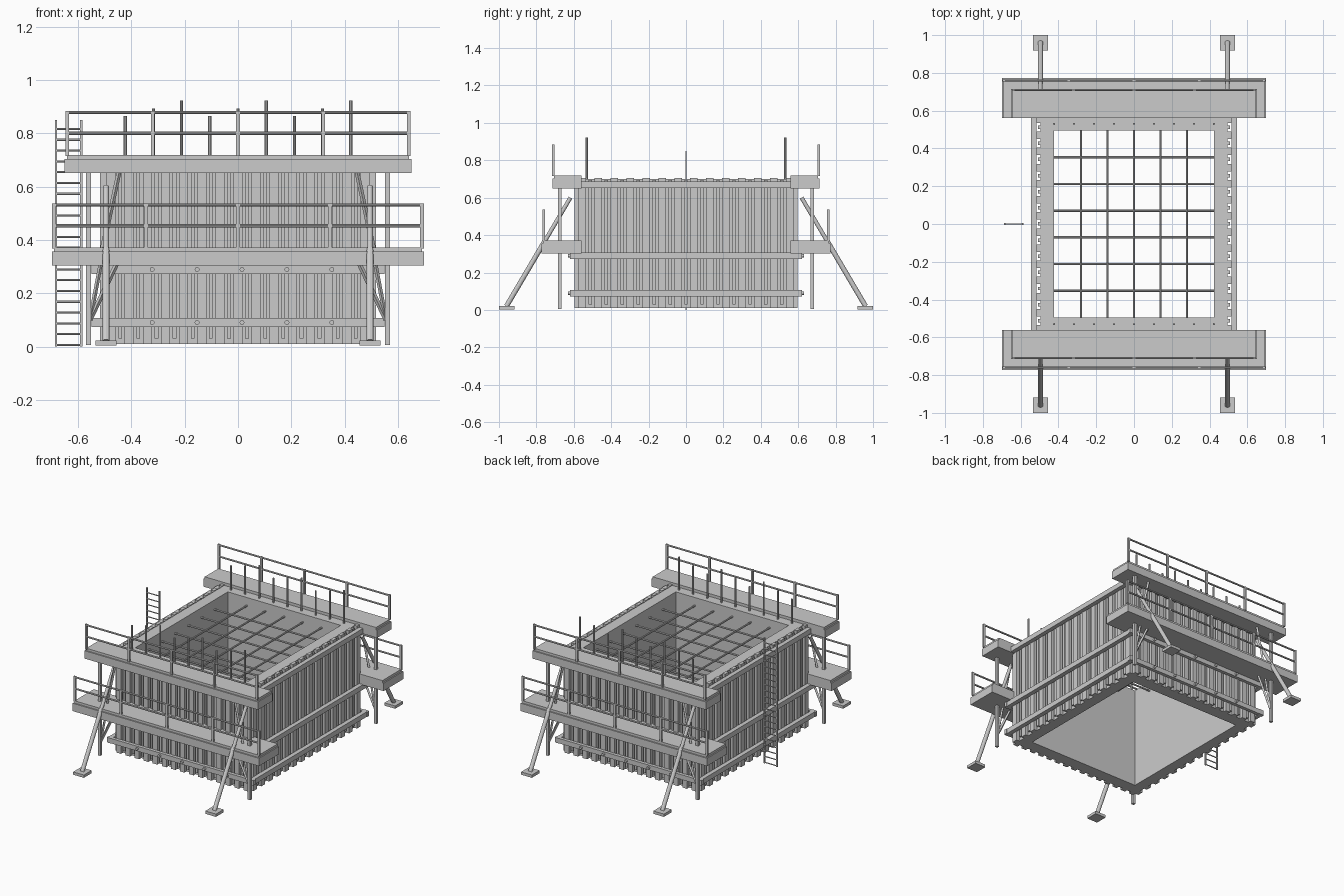
import bpy, bmesh
from mathutils import Vector, Matrix

if "Cube" in bpy.data.objects:
    bpy.data.objects.remove(bpy.data.objects["Cube"])


class Part:
    """Collects boxes and bars into one named mesh object."""
    def __init__(self, name):
        self.name, self.bm = name, bmesh.new()

    def box(self, x0, x1, y0, y1, z0, z1):
        m = Matrix.Translation(((x0 + x1) / 2, (y0 + y1) / 2, (z0 + z1) / 2))
        m = m @ Matrix.Diagonal((abs(x1 - x0), abs(y1 - y0), abs(z1 - z0), 1))
        bmesh.ops.create_cube(self.bm, size=1, matrix=m)

    def bar(self, a, b, r, sides=8):
        a, b = Vector(a), Vector(b)
        d = b - a
        m = Matrix.Translation((a + b) / 2) @ d.to_track_quat('Z', 'Y').to_matrix().to_4x4()
        bmesh.ops.create_cone(self.bm, cap_ends=True, segments=sides, radius1=r,
                              radius2=r, depth=d.length, matrix=m)

    def done(self):
        me = bpy.data.meshes.new(self.name)
        self.bm.to_mesh(me)
        self.bm.free()
        ob = bpy.data.objects.new(self.name, me)
        bpy.context.collection.objects.link(ob)
        return ob


SIDES = ((-1, "a"), (1, "b"))
IX, IY, OX, OY = 0.423, 0.495, 0.495, 0.575   # inner and outer wall faces

# open rectangular wall ring
bm = bmesh.new()
loops = [[bm.verts.new((sx * w, sy * d, z)) for sx, sy in ((-1, -1), (1, -1), (1, 1), (-1, 1))]
         for w, d, z in ((OX, OY, 0.01), (OX, OY, 0.70), (IX, IY, 0.70), (IX, IY, 0.01))]
for i in range(4):
    for k in range(4):
        j, n = (i + 1) % 4, (k + 1) % 4
        bm.faces.new((loops[i][k], loops[i][n], loops[j][n], loops[j][k]))
bmesh.ops.recalc_face_normals(bm, faces=bm.faces)
mesh = bpy.data.meshes.new("wall_ring")
bm.to_mesh(mesh)
bm.free()
bpy.context.collection.objects.link(bpy.data.objects.new("wall_ring", mesh))

# vertical formwork ribs: wide studs with narrow ribs between
for s, tag in SIDES:
    p = Part("long_side_ribs_" + tag)
    n = 14
    for i in range(n):
        y = -0.555 + 1.11 * i / (n - 1)
        p.box(s * OX, s * 0.517, y - 0.02, y + 0.02, 0.01, 0.705)
        if i < n - 1:
            p.box(s * OX, s * 0.508, y + 0.034, y + 0.052, 0.03, 0.695)
    p.done()
    p = Part("end_ribs_" + tag)
    n = 15
    for i in range(n):
        x = -0.476 + 0.952 * i / (n - 1)
        p.box(x - 0.017, x + 0.017, s * OY, s * 0.597, 0.01, 0.705)
        if i < n - 1:
            p.box(x + 0.027, x + 0.041, s * OY, s * 0.588, 0.03, 0.695)
    p.done()

# horizontal walers on all four sides
for z in (0.09, 0.289, 0.67):
    p = Part("waler_frame")
    for s, _ in SIDES:
        p.box(s * 0.515, s * 0.545, -0.62, 0.62, z - 0.017, z + 0.017)
        p.box(-0.55, 0.55, s * 0.595, s * 0.618, z - 0.0165, z + 0.0165)
    p.done()

# tie bolts through the end walers
p = Part("tie_bolts")
for s, _ in SIDES:
    for z in (0.09, 0.289):
        for i in range(5):
            x = -0.322 + 0.1685 * i
            p.bar((x, s * 0.60, z), (x, s * 0.63, z), 0.009, 12)
p.done()

# reinforcement grid spanning the opening
p = Part("rebar_grid")
for i in range(-2, 3):
    p.bar((i * 0.14, -0.51, 0.645), (i * 0.14, 0.51, 0.645), 0.006)
for i in range(6):
    y = -0.353 + 0.1412 * i
    p.bar((-0.44, y, 0.635), (0.44, y, 0.635), 0.006)
p.done()

# starter bars rising from the end walls, in three repeating heights
p = Part("starter_bars")
for s, _ in SIDES:
    for i in range(9):
        x = -0.423 + 0.10575 * i
        p.bar((x, s * 0.53, 0.6), (x, s * 0.53, (0.865, 0.893, 0.923)[i % 3]), 0.006)
p.done()

# two work platforms with guard rails on each end
LEVELS = (("upper", 0.65, 0.65, 0.715, 0.565, 0.64, 0.71),
          ("lower", 0.303, 0.698, 0.772, 0.595, 0.69, 0.76))
for s, tag in SIDES:
    for name, z, hx, yo, yi, px, ry in LEVELS:
        p = Part(name + "_platform_" + tag)
        p.box(-hx, hx, s * 0.56, s * yo, z, z + 0.053)
        p.box(-hx + 0.008, hx - 0.008, s * 0.56, s * (yo - 0.008), z + 0.053, z + 0.069)
        p.done()
        p = Part(name + "_guard_rail_" + tag)
        for i in range(-2, 3):
            x = px * i / 2
            p.box(x - 0.007, x + 0.007, s * ry - 0.006, s * ry + 0.006, z + 0.065, z + 0.234)
        for h in (0.15, 0.228):
            p.bar((-px, s * ry, z + h), (px, s * ry, z + h), 0.006)
        p.done()

# support posts, knee braces, raking props and foot plates at each corner
for s, tag in SIDES:
    for t, side in ((-1, "left"), (1, "right")):
        p = Part(f"platform_post_{side}_{tag}")
        p.box(t * 0.552, t * 0.571, s * 0.666, s * 0.685, 0.005, 0.655)
        p.bar((t * 0.555, s * 0.675, 0.10), (t * 0.455, s * 0.675, 0.31), 0.009, 4)
        p.bar((t * 0.555, s * 0.675, 0.10), (t * 0.515, s * 0.675, 0.31), 0.008, 4)
        p.bar((t * 0.51, s * 0.675, 0.36), (t * 0.445, s * 0.675, 0.66), 0.009, 4)
        p.done()
        p = Part(f"raking_prop_{side}_{tag}")
        foot, head = Vector((t * 0.495, s * 0.96, 0.02)), Vector((t * 0.495, s * 0.618, 0.60))
        p.bar(foot, foot.lerp(head, 0.6), 0.0135, 12)
        p.bar(foot, head, 0.011, 12)
        p.done()
        p = Part(f"foot_plate_{side}_{tag}")
        p.box(t * 0.455, t * 0.535, s * 0.918, s * 1.0, 0.003, 0.022)
        p.done()

# access ladder on the left side
p = Part("ladder")
for x in (-0.683, -0.588):
    p.box(x - 0.004, x + 0.004, -0.004, 0.004, 0, 0.85)
for i in range(21):
    z = 0.006 + 0.0405 * i
    p.bar((-0.683, 0, z), (-0.588, 0, z), 0.004, 6)
p.done()
